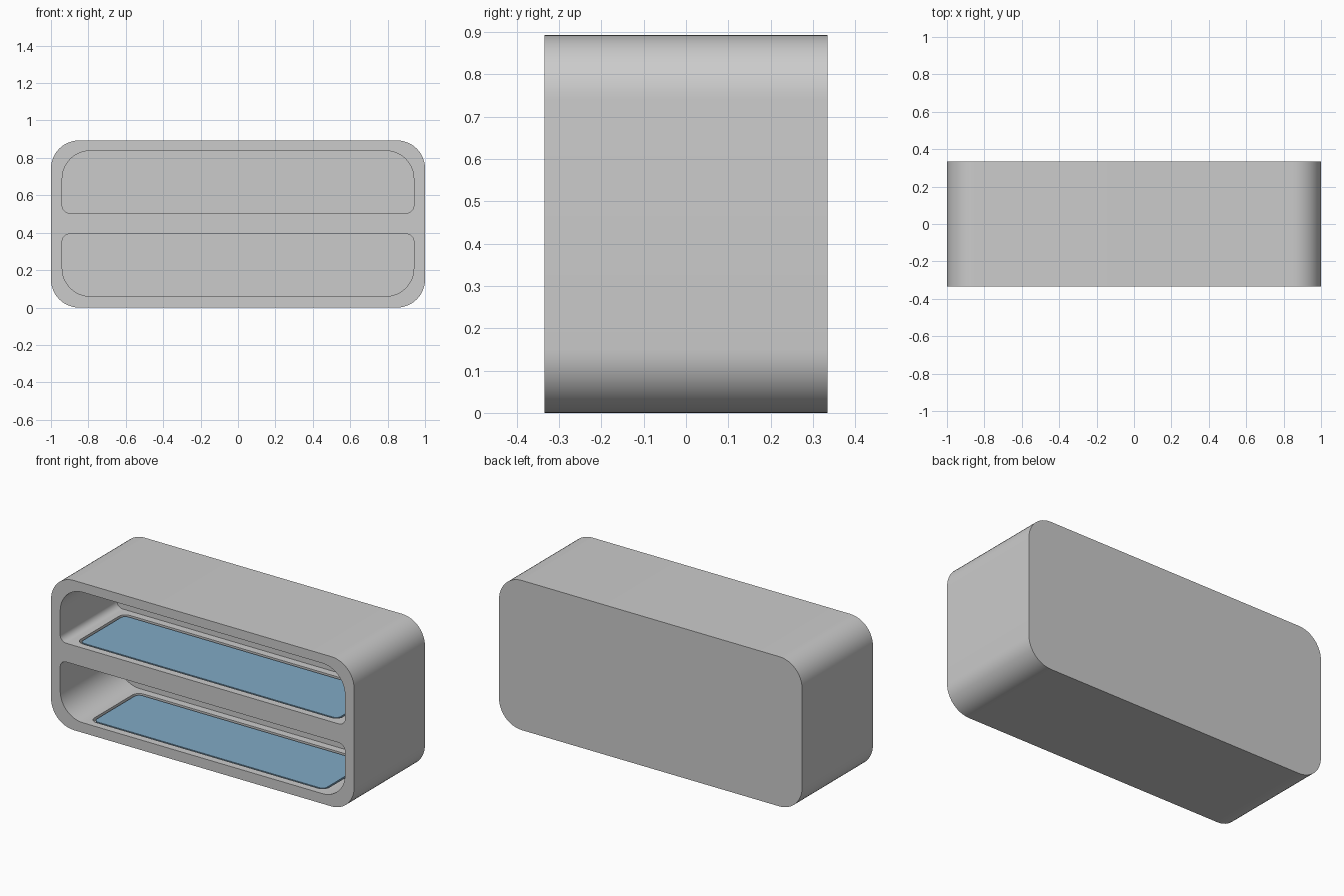
import bpy, math
from mathutils import Vector

if "Cube" in bpy.data.objects:
    bpy.data.objects.remove(bpy.data.objects["Cube"])

W, D, H = 1.0, 0.334, 0.893      # half width, half depth, full height
BACK = 0.20                      # inner back wall of the compartments


def rounded_rect(x0, x1, v0, v1, r_low, r_high, steps=12):
    """Counter-clockwise outline with separate lower and upper corner radii."""
    pts = []
    corners = [(x1 - r_low, v0 + r_low, r_low, -90), (x1 - r_high, v1 - r_high, r_high, 0),
               (x0 + r_high, v1 - r_high, r_high, 90), (x0 + r_low, v0 + r_low, r_low, 180)]
    for cx, cv, r, start in corners:
        for i in range(steps + 1):
            a = math.radians(start + 90 * i / steps)
            pts.append((cx + r * math.cos(a), cv + r * math.sin(a)))
    return pts


def prism(name, outline, lo, hi, axis):
    """Extrude an outline along y (outline in xz) or z (outline in xy)."""
    n = len(outline)
    if axis == 'Y':
        verts = [Vector((x, t, v)) for t in (hi, lo) for x, v in outline]
    else:
        verts = [Vector((x, v, t)) for t in (lo, hi) for x, v in outline]
    faces = [list(range(n))[::-1], list(range(n, 2 * n))]
    faces += [(i, (i + 1) % n, n + (i + 1) % n, n + i) for i in range(n)]
    mesh = bpy.data.meshes.new(name)
    mesh.from_pydata(verts, [], faces)
    obj = bpy.data.objects.new(name, mesh)
    bpy.context.collection.objects.link(obj)
    return obj


def select(obj):
    bpy.ops.object.select_all(action='DESELECT')
    obj.select_set(True)
    bpy.context.view_layer.objects.active = obj


def cut(target, cutter):
    mod = target.modifiers.new("cut", 'BOOLEAN')
    mod.operation, mod.solver, mod.object = 'DIFFERENCE', 'EXACT', cutter
    select(target)
    bpy.ops.object.modifier_apply(modifier=mod.name)
    bpy.data.objects.remove(cutter)


def smooth(obj):
    select(obj)
    bpy.ops.object.shade_smooth_by_angle(angle=math.radians(30))


blue = bpy.data.materials.new("blue_pad")
blue.diffuse_color = (0.22, 0.40, 0.56, 1)
blue.use_nodes = True
blue.node_tree.nodes["Principled BSDF"].inputs["Base Color"].default_value = blue.diffuse_color

# outer housing
housing = prism("housing", rounded_rect(-W, W, 0, H, 0.15, 0.15), -D, D, 'Y')

# compartments: name, floor, ceiling, lower radius, upper radius, pad half width
shelves = [("lower", 0.06, 0.393, 0.15, 0.04, 0.775),
           ("upper", 0.505, 0.838, 0.04, 0.15, 0.865)]
for name, z0, z1, r_low, r_high, half in shelves:
    # open compartment
    cut(housing, prism("cavity_cutter", rounded_rect(-0.94, 0.94, z0, z1, r_low, r_high),
                       -D - 0.1, BACK, 'Y'))
    # shallow recess in the compartment floor
    cut(housing, prism("recess_cutter", rounded_rect(-half, half, -0.29, 0.155, 0.045, 0.045),
                       z0 - 0.02, z0 + 0.02, 'Z'))
    # blue pad sitting in the recess
    g = 0.015
    pad = prism(name + "_pad", rounded_rect(-half + g, half - g, -0.29 + g, 0.155 - g, 0.03, 0.03),
                z0 - 0.0205, z0 - 0.003, 'Z')
    pad.data.materials.append(blue)
    smooth(pad)

smooth(housing)
